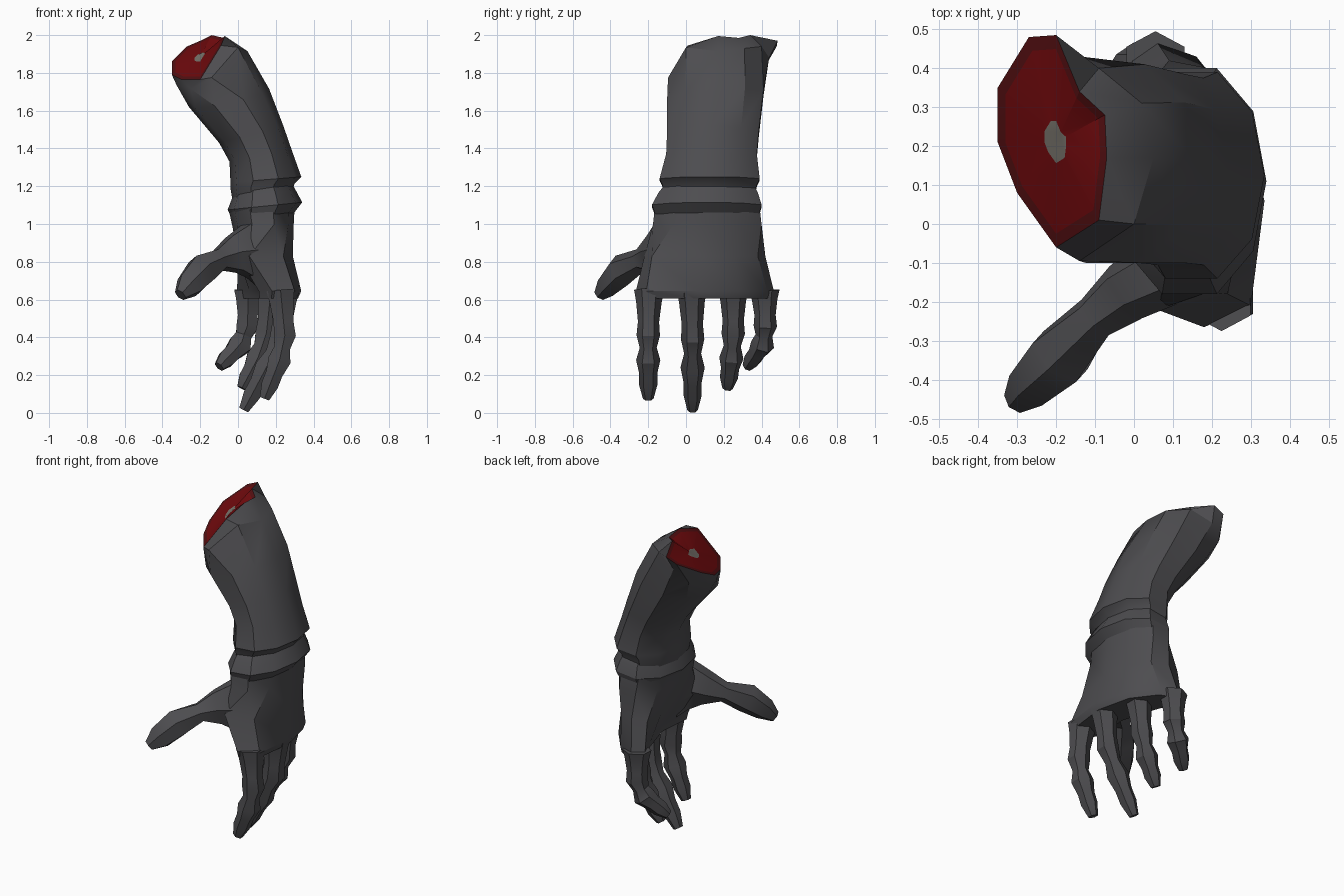
import bpy, bmesh, math
from mathutils import Vector


def material(name, color):
    m = bpy.data.materials.new(name)
    m.diffuse_color = (*color, 1)
    return m


GREY = material("dark_grey", (0.075, 0.074, 0.08))
RIM = material("dark_red", (0.09, 0.005, 0.006))
FLESH = material("red", (0.165, 0.003, 0.004))
BONE = material("bone_grey", (0.19, 0.175, 0.15))


def loft(name, rings, mats=(GREY,), bands=None, angle=32):
    """Skin a list of equal-sized rings and close both ends."""
    bm = bmesh.new()
    rows = [[bm.verts.new(p) for p in r] for r in rings]
    n = len(rows[0])
    for k, (a, b) in enumerate(zip(rows, rows[1:])):
        for i in range(n):
            j = (i + 1) % n
            f = bm.faces.new((a[i], a[j], b[j], b[i]))
            f.material_index = bands[k] if bands else 0
    bm.faces.new(rows[0][::-1])
    end = bm.faces.new(rows[-1])
    end.material_index = bands[-1] if bands else 0
    bmesh.ops.recalc_face_normals(bm, faces=bm.faces)
    me = bpy.data.meshes.new(name)
    bm.to_mesh(me)
    bm.free()
    for m in mats:
        me.materials.append(m)
    ob = bpy.data.objects.new(name, me)
    bpy.context.collection.objects.link(ob)
    bpy.ops.object.select_all(action='DESELECT')
    ob.select_set(True)
    bpy.context.view_layer.objects.active = ob
    bpy.ops.object.shade_smooth_by_angle(angle=math.radians(angle))
    return ob


def oval(lx, lz, rx, rz, y0, y1, tilt=0.0):
    """Ten-sided ring from its left and right points and its depth range."""
    pts = []
    for i in range(10):
        a = math.tau * i / 10
        c = math.copysign(abs(math.cos(a)) ** 0.88, math.cos(a))
        dy = math.sin(a) / 0.951 * (y1 - y0) / 2
        pts.append(Vector(((lx + rx) / 2 + c * (rx - lx) / 2, (y0 + y1) / 2 + dy,
                           (lz + rz) / 2 + c * (rz - lz) / 2 + tilt * dy)))
    return pts


def tube(name, path, sides=6):
    """Faceted limb along (x, y, z, half width, half depth) points."""
    rings = []
    pts = [Vector(p[:3]) for p in path]
    for i, p in enumerate(pts):
        t = (pts[min(i + 1, len(pts) - 1)] - pts[max(i - 1, 0)]).normalized()
        u = (Vector((0, 1, 0)) - t * t.y).normalized()
        v = t.cross(u)
        ru, rv = path[i][3:]
        rings.append([p + u * ru * math.cos(a) + v * rv * math.sin(a)
                      for a in (math.tau * k / sides for k in range(sides))])
    return loft(name, rings)


# Sleeve, ending in a slanted cut with rim, flesh and bone
cut = [Vector(p) for p in (
    (-0.07, 0.17, 1.995), (-0.075, 0.28, 1.985), (-0.14, 0.34, 2.0), (-0.20, 0.485, 1.97),
    (-0.27, 0.48, 1.94), (-0.35, 0.35, 1.86), (-0.35, 0.21, 1.79), (-0.30, 0.08, 1.765),
    (-0.20, -0.06, 1.765), (-0.09, 0.01, 1.945))]
mid = Vector((-0.2, 0.21, 1.885))
neck = [Vector(p) for p in (
    (0.05, 0.17, 1.915), (0.02, 0.31, 1.93), (-0.09, 0.40, 1.94), (-0.22, 0.44, 1.88),
    (-0.30, 0.40, 1.80), (-0.335, 0.27, 1.76), (-0.325, 0.16, 1.735), (-0.25, 0.01, 1.715),
    (-0.14, -0.095, 1.775), (0.0, 0.0, 1.935))]
sleeve = [
    oval(-0.03, 1.13, 0.28, 1.16, -0.11, 0.36),
    oval(-0.04, 1.19, 0.30, 1.215, -0.125, 0.375),
    oval(-0.04, 1.22, 0.335, 1.25, -0.14, 0.39),
    oval(-0.045, 1.33, 0.285, 1.39, -0.105, 0.375),
    oval(-0.10, 1.43, 0.24, 1.52, -0.10, 0.385),
    oval(-0.26, 1.62, 0.165, 1.715, -0.10, 0.41, 0.1),
    neck,
    cut,
    [mid.lerp(p, 0.87) for p in cut],
    [mid.lerp(p, 0.2) for p in cut],
]
loft("sleeve", sleeve, (GREY, RIM, FLESH, BONE), [0] * 7 + [1, 2, 3])

# Flared glove cuff
loft("cuff", [
    oval(-0.03, 1.03, 0.29, 1.05, -0.16, 0.385),
    oval(-0.055, 1.075, 0.34, 1.115, -0.18, 0.40),
    oval(-0.03, 1.14, 0.305, 1.18, -0.145, 0.38),
    oval(-0.02, 1.16, 0.285, 1.215, -0.12, 0.365)])

# Palm, widening into an arched knuckle row
palm_mid = [(0.29, 0.08), (0.27, 0.26), (0.19, 0.38), (0.09, 0.42), (0.0, 0.39),
            (0.0, 0.25), (0.0, 0.08), (0.0, -0.12), (0.06, -0.22), (0.24, -0.18)]
knuckles = [(0.335, 0.06), (0.28, 0.28), (0.16, 0.43), (0.06, 0.465), (-0.005, 0.42),
            (0.06, 0.27), (0.13, 0.05), (0.11, -0.18), (0.18, -0.265), (0.30, -0.21)]
loft("palm", [
    oval(-0.05, 1.08, 0.30, 1.09, -0.165, 0.39),
    oval(-0.03, 0.99, 0.295, 1.0, -0.175, 0.40),
    [Vector((x, y, 0.83)) for x, y in palm_mid],
    [Vector((x, y, 0.645)) for x, y in knuckles],
    [Vector((0.155 + (x - 0.155) * 0.9, 0.1 + (y - 0.1) * 0.96, 0.605))
     for x, y in knuckles]])

# Thumb, spreading into a broad web at the palm
tube("thumb", [(0.14, -0.08, 0.85, 0.09, 0.21), (0.06, -0.125, 0.86, 0.095, 0.165),
               (-0.02, -0.175, 0.84, 0.08, 0.11), (-0.10, -0.24, 0.81, 0.06, 0.06),
               (-0.19, -0.34, 0.755, 0.085, 0.09), (-0.26, -0.415, 0.675, 0.062, 0.075),
               (-0.305, -0.455, 0.625, 0.035, 0.035)])

# Fingers: knuckle, middle joint, end joint and tip, pinched between joints
fingers = {
    "index_finger": [(0.225, -0.195, 0.65), (0.248, -0.20, 0.41), (0.22, -0.20, 0.28),
                     (0.14, -0.20, 0.075)],
    "middle_finger": [(0.25, 0.03, 0.65), (0.225, 0.035, 0.39), (0.15, 0.035, 0.24),
                      (0.03, 0.035, 0.015)],
    "ring_finger": [(0.175, 0.25, 0.65), (0.15, 0.25, 0.42), (0.105, 0.24, 0.29),
                    (0.02, 0.22, 0.13)],
    "little_finger": [(0.055, 0.415, 0.65), (0.05, 0.42, 0.46), (0.01, 0.405, 0.36),
                      (-0.10, 0.325, 0.245)],
}
for name, joints in fingers.items():
    a, b, c, d = (Vector(j) for j in joints)
    steps = [(a, 0.08), (a.lerp(b, 0.25), 0.068), (a.lerp(b, 0.7), 0.056), (b, 0.062),
             (b.lerp(c, 0.5), 0.045), (c, 0.064), (c.lerp(d, 0.35), 0.048),
             (c.lerp(d, 0.65), 0.048), (d, 0.028)]
    tube(name, [(*p, r, r * 1.08) for p, r in steps])
